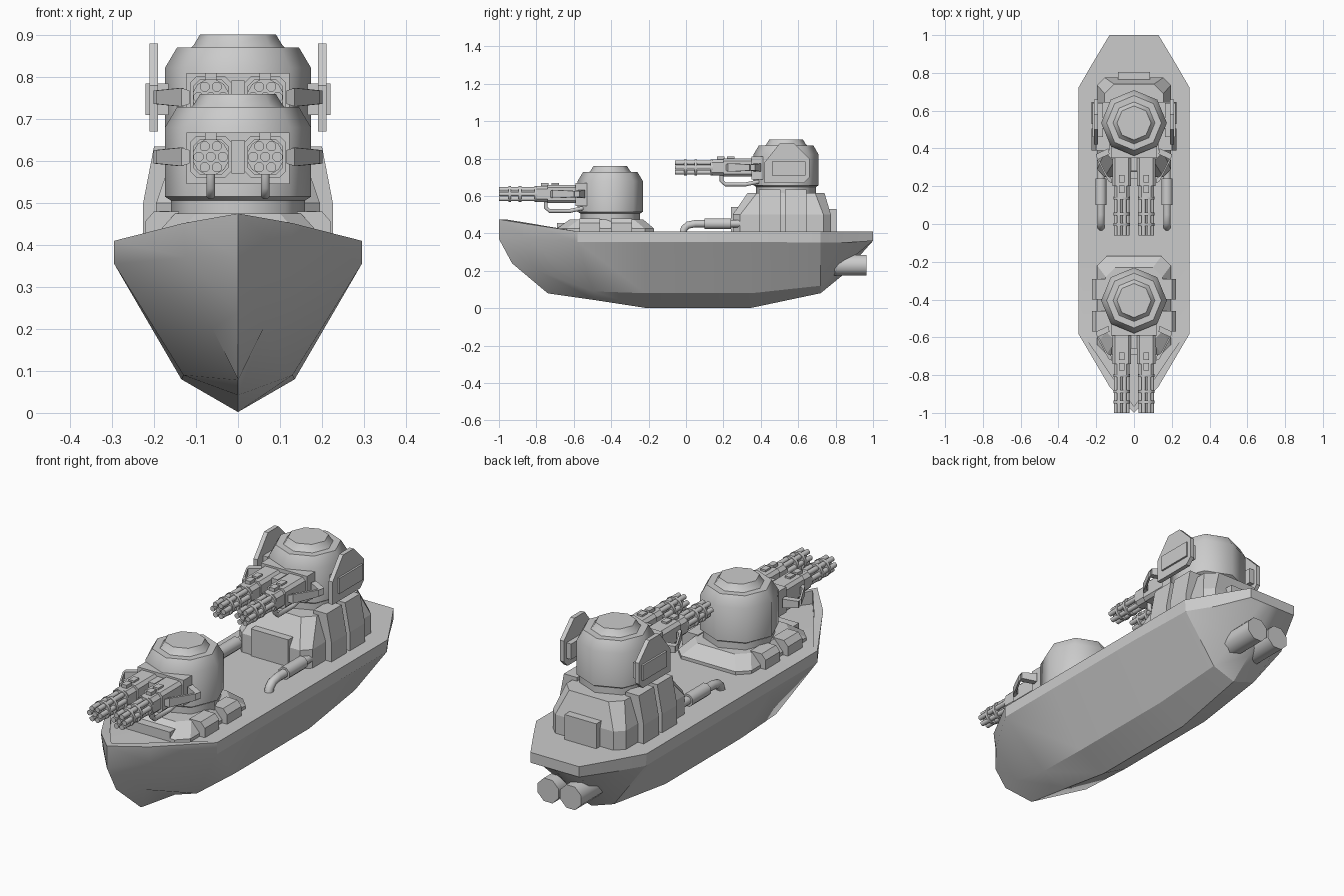
import bpy, bmesh, math
from mathutils import Vector

if "Cube" in bpy.data.objects:
    bpy.data.objects.remove(bpy.data.objects["Cube"])


def finish(name, bm, smooth=None):
    bmesh.ops.remove_doubles(bm, verts=bm.verts, dist=0.0003)
    bmesh.ops.recalc_face_normals(bm, faces=bm.faces)
    me = bpy.data.meshes.new(name)
    bm.to_mesh(me)
    bm.free()
    ob = bpy.data.objects.new(name, me)
    bpy.context.collection.objects.link(ob)
    if smooth:
        bpy.ops.object.select_all(action='DESELECT')
        ob.select_set(True)
        bpy.context.view_layer.objects.active = ob
        bpy.ops.object.shade_smooth_by_angle(angle=math.radians(smooth))
    return ob


def loft(name, rings, smooth=None, closed=True, caps=True):
    bm = bmesh.new()
    vs = [[bm.verts.new(p) for p in r] for r in rings]
    n = len(vs[0])
    for a, b in zip(vs, vs[1:]):
        for i in range(n if closed else n - 1):
            j = (i + 1) % n
            bm.faces.new((a[i], a[j], b[j], b[i]))
    if caps:
        bm.faces.new(vs[0])
        bm.faces.new(vs[-1])
    return finish(name, bm, smooth)


def box(name, x0, x1, y0, y1, z0, z1):
    return loft(name, [[(x0, y0, z), (x1, y0, z), (x1, y1, z), (x0, y1, z)] for z in (z0, z1)])


def lathe(name, cx, cy, profile, n=8):
    return loft(name, [[(cx + r * math.cos(k * math.tau / n), cy + r * math.sin(k * math.tau / n), z)
                        for k in range(n)] for r, z in profile], 46 if n == 8 else 40)


def tube(name, pts, r, n=8):
    """Round tube along a path lying in a plane of constant x."""
    pts = [Vector(p) for p in pts]
    rings = []
    for i, p in enumerate(pts):
        t = (pts[min(i + 1, len(pts) - 1)] - pts[max(i - 1, 0)]).normalized()
        u = Vector((1, 0, 0))
        if abs(t.x) > 0.9:
            u = Vector((0, 0, 1))
        v = t.cross(u).normalized()
        u = v.cross(t)
        rings.append([p + r * (math.cos((k + .5) * math.tau / n) * u + math.sin((k + .5) * math.tau / n) * v)
                      for k in range(n)])
    return loft(name, rings, 46)


def chamfered(hx, y0, y1, z, c):
    return [(hx - c, y0, z), (hx, y0 + c, z), (hx, y1 - c, z), (hx - c, y1, z),
            (c - hx, y1, z), (-hx, y1 - c, z), (-hx, y0 + c, z), (c - hx, y0, z)]


def extrude_x(name, x0, x1, yz):
    return loft(name, [[(x, y, z) for y, z in yz] for x in (x0, x1)])


def extrude_y(name, y0, y1, xz):
    return loft(name, [[(x, y, z) for x, z in xz] for y in (y0, y1)])


# Hull: stations of deck edge, side, chine and keel
stations = [
    [(0, -1, .475), (0, -1, .37), (0, -.93, .24), (0, -.74, .08)],
    [(.13, -.86, .452), (.125, -.85, .37), (.06, -.79, .2), (0, -.73, .078)],
    [(.295, -.58, .41), (.295, -.58, .355), (.13, -.5, .09), (0, -.48, .042)],
    [(.295, -.22, .41), (.295, -.22, .355), (.135, -.22, .08), (0, -.22, .002)],
    [(.295, .35, .41), (.295, .35, .355), (.135, .35, .08), (0, .35, .002)],
    [(.295, .72, .41), (.29, .72, .35), (.12, .72, .12), (0, .72, .08)],
    [(.22, .85, .41), (.21, .85, .35), (.09, .83, .22), (0, .83, .17)],
    [(.13, 1, .41), (.13, 1, .36), (.06, 1, .36), (0, 1, .36)],
]
hull_rings = []
for s in stations:
    d = s[0]
    inner = (max(d[0] - .025, 0), d[1] + (.035 if d[1] < -.6 else 0), d[2])
    floor = (inner[0], inner[1], .41)
    half = [(0, inner[1], .41), floor, inner] + s
    mirror = [(-p[0], p[1], p[2]) for p in reversed(half[1:-1])]
    hull_rings.append(half + mirror)
hull = loft("hull", hull_rings, 28)

# Stern exhaust tubes
for s in (-1, 1):
    tube("stern_exhaust", [(s * .06, .74, .23), (s * .06, .965, .23)], .06)

# Front turret base, step and bow plate
loft("front_base", [chamfered(.195, -.69, -.17, .40, .05), chamfered(.195, -.69, -.17, .425, .05),
                    chamfered(.15, -.62, -.23, .475, .05)])
box("front_base_step", -.12, .12, -.69, -.6, .40, .455)

# Rear superstructure with front and back plates
loft("rear_superstructure", [chamfered(.195, .25, .775, .40, .04), chamfered(.195, .25, .775, .50, .04),
                             chamfered(.155, .33, .74, .617, .05)])
box("superstructure_front_plate", -.1, .1, .24, .33, .41, .54)
box("superstructure_back_plate", -.085, .085, .7, .805, .41, .53)

for s in (-1, 1):
    # Low and tall side lockers
    for y in (-.57, -.40):
        extrude_y("low_locker", y, y + .11,
                  [(s * .14, .41), (s * .222, .41), (s * .222, .455), (s * .2, .48), (s * .14, .48)])
    for y in (.39, .53):
        extrude_y("tall_locker", y, y + .115,
                  [(s * .13, .41), (s * .226, .41), (s * .226, .5), (s * .2, .635), (s * .13, .635)])
    # Deck pipes with sleeves
    x = s * .175
    tube("deck_pipe", [(x, .3, .452), (x, .05, .452), (x, .01, .444), (x, -.01, .425), (x, -.015, .405)], .021)
    tube("deck_pipe_sleeve", [(x, .1, .452), (x, .24, .452)], .031)
    # Armour fins on the rear turret
    extrude_x("turret_fin", s * .19, s * .211,
              [(.42, .67), (.63, .67), (.66, .70), (.66, .80), (.58, .88), (.50, .88), (.42, .78)])
    box("turret_fin_block", s * .165, s * .22, .46, .64, .71, .785)


def gun(cx, dy, dz):
    z = .61 + dz
    # Barrel cluster
    for k in range(7):
        a = k * math.tau / 6
        r = 0 if k == 6 else .029
        bx, bz = cx + r * math.cos(a), z + r * math.sin(a)
        tube("gun_barrel", [(bx, -1 + dy, bz), (bx, -.79 + dy, bz)], .0125)
    for y in (-.95, -.895, -.81):
        tube("barrel_band", [(cx, y + dy, z), (cx, y + .015 + dy, z)], .044, 12)
    # Receiver, stepped and chamfered
    for h, c, y0, y1 in ((.042, .016, -.8, -.72), (.049, .014, -.74, -.53)):
        extrude_y("gun_receiver", y0 + dy, y1 + dy,
                  [(cx + a * h - a * c * e, z + b * h - b * c * (1 - e))
                   for a, b, e in ((1, 1, 1), (1, 1, 0), (1, -1, 0), (1, -1, 1),
                                   (-1, -1, 1), (-1, -1, 0), (-1, 1, 0), (-1, 1, 1))])
    for y in (-.775, -.72):
        box("gun_top_clip", cx - .014, cx + .014, y + dy, y + .04 + dy, z + .035, z + .058)
    # Ammunition feed hose
    tube("feed_hose", [(cx, -.75 + dy, z - .03), (cx, -.75 + dy, z - .072), (cx, -.73 + dy, z - .09),
                       (cx, -.62 + dy, z - .09), (cx, -.55 + dy, z - .075)], .0115)


def turret(dy, dz):
    y = -.405 + dy
    lathe("turret_neck", 0, y, [(.16, .46 + dz), (.16, .515 + dz)])
    lathe("turret_body", 0, y, [(.15, .5 + dz), (.174, .515 + dz), (.174, .68 + dz), (.145, .729 + dz)])
    lathe("turret_cap", 0, y, [(.115, .725 + dz), (.105, .735 + dz), (.09, .76 + dz)])
    # Gun mount
    box("gun_mount", -.123, .123, -.59 + dy, -.42 + dy, .545 + dz, .668 + dz)
    box("mount_spine", -.016, .016, -.66 + dy, -.55 + dy, .57 + dz, .65 + dz)
    for s in (-1, 1):
        gun(s * .065, dy, dz)
        # Slanted side brace
        rings = []
        for px, py, h in ((.115, -.725, .016), (.135, -.715, .022), (.195, -.6, .016), (.13, -.57, .022)):
            rings.append([(s * px, py + dy, .61 + dz - h), (s * (px + .006), py + .03 + dy, .61 + dz - h),
                          (s * (px + .006), py + .03 + dy, .61 + dz + h), (s * px, py + dy, .61 + dz + h)])
        loft("side_brace", rings)


turret(0, 0)
turret(.94, .142)
